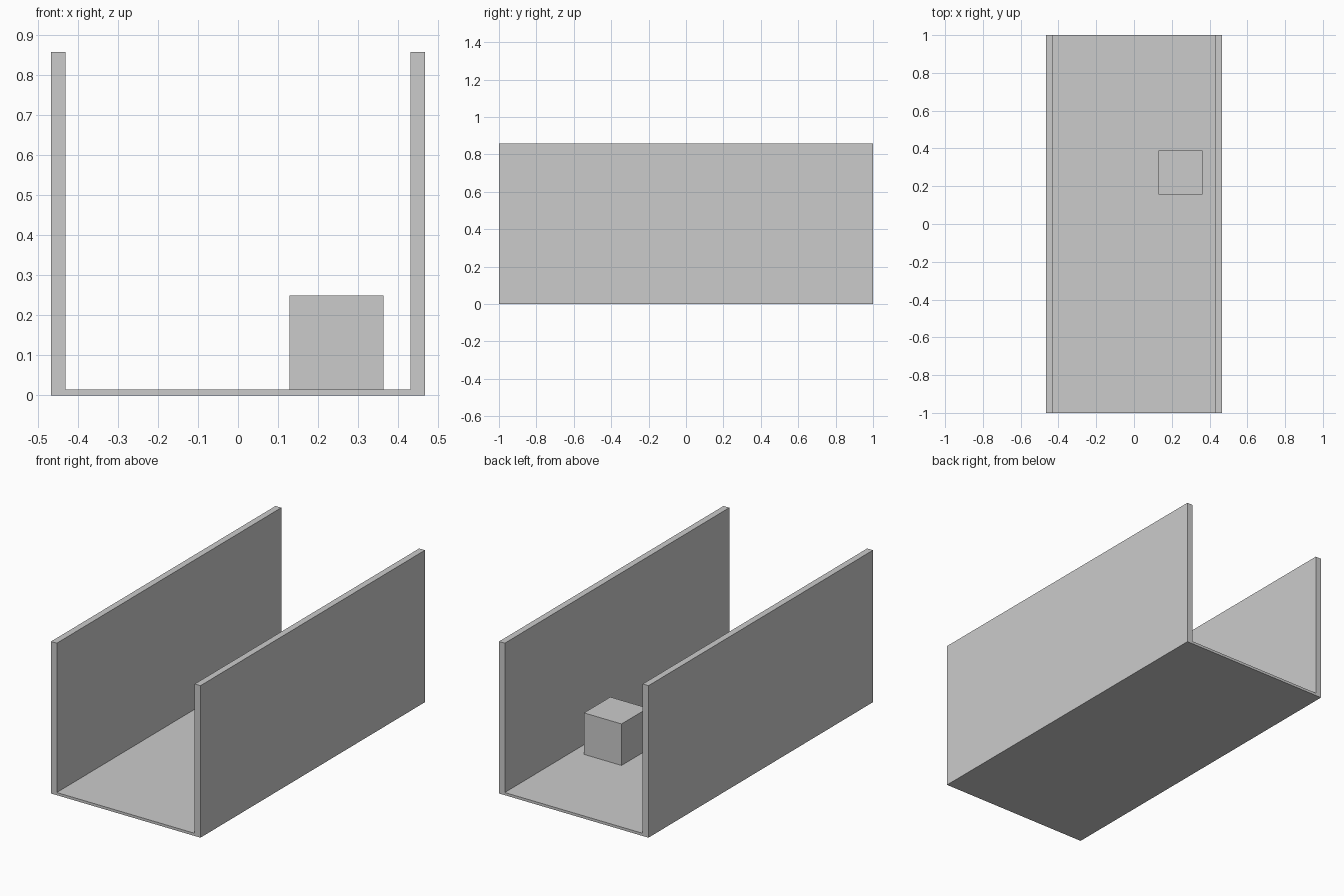
import bpy
import bmesh

if "Cube" in bpy.data.objects:
    bpy.data.objects.remove(bpy.data.objects["Cube"])

HALF_LENGTH = 1.0
OUTER_X, INNER_X = 0.466, 0.43
WALL_TOP, FLOOR_TOP = 0.857, 0.015
BOX_SIZE = 0.234


def add_object(name, bm):
    bmesh.ops.recalc_face_normals(bm, faces=bm.faces)
    mesh = bpy.data.meshes.new(name)
    bm.to_mesh(mesh)
    bm.free()
    obj = bpy.data.objects.new(name, mesh)
    bpy.context.collection.objects.link(obj)
    return obj


# U-shaped channel: half profile mirrored in x, extruded along y
half = [(OUTER_X, 0), (OUTER_X, WALL_TOP), (INNER_X, WALL_TOP), (INNER_X, FLOOR_TOP)]
profile = half + [(-x, z) for x, z in reversed(half)]
bm = bmesh.new()
face = bm.faces.new([bm.verts.new((x, -HALF_LENGTH, z)) for x, z in profile])
extruded = bmesh.ops.extrude_face_region(bm, geom=[face], use_keep_orig=True)["geom"]
bmesh.ops.translate(bm, vec=(0, 2 * HALF_LENGTH, 0),
                    verts=[g for g in extruded if isinstance(g, bmesh.types.BMVert)])
add_object("corridor_channel", bm)

# Cube resting on the floor near the right wall
bm = bmesh.new()
bmesh.ops.create_cube(bm, size=BOX_SIZE)
box = add_object("floor_box", bm)
box.location = (0.246, 0.273, FLOOR_TOP + BOX_SIZE / 2)
